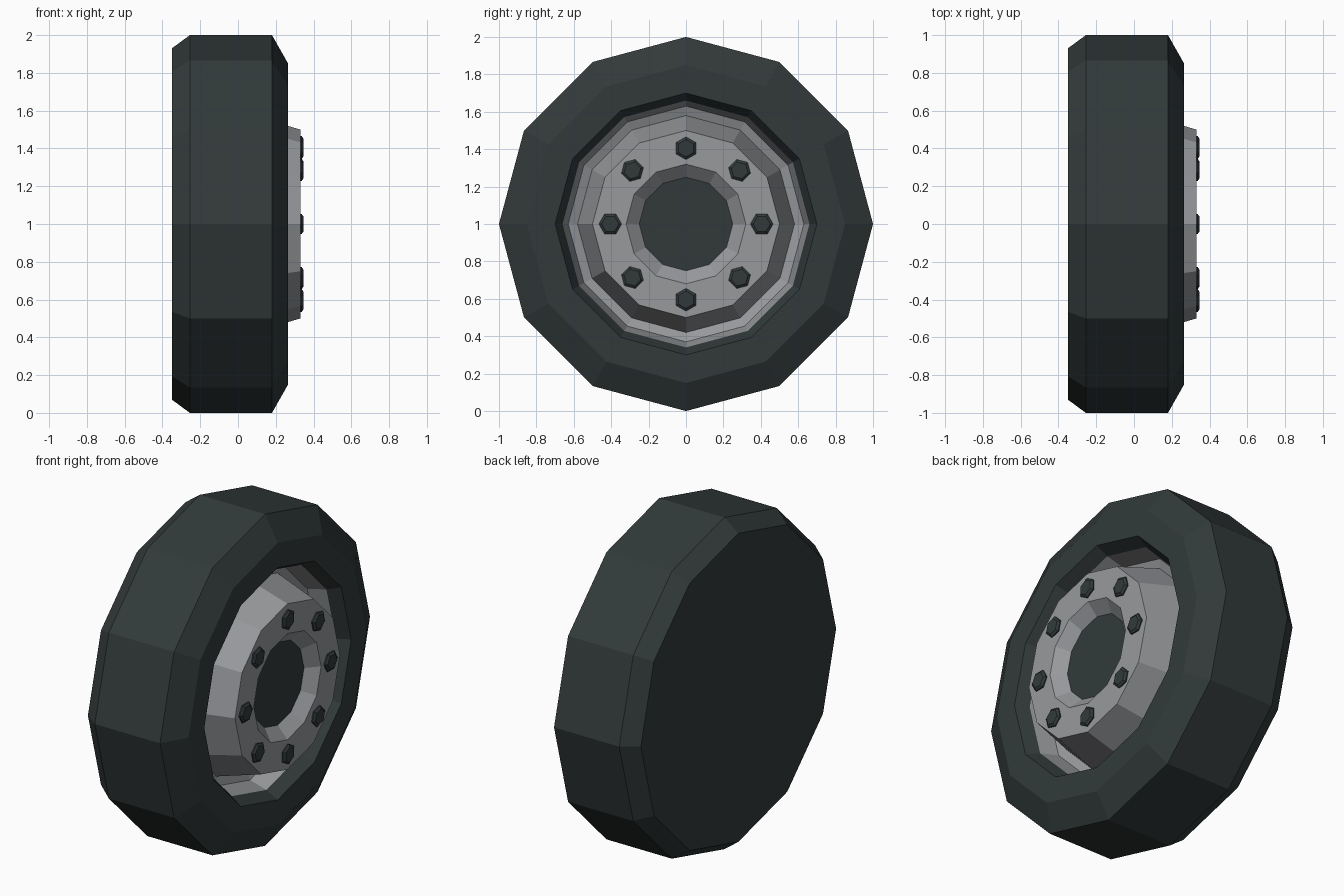
import bpy, bmesh, math

if "Cube" in bpy.data.objects:
    bpy.data.objects.remove(bpy.data.objects["Cube"])

def material(name, rgb):
    m = bpy.data.materials.new(name)
    m.diffuse_color = (*rgb, 1)
    m.use_nodes = True
    m.node_tree.nodes["Principled BSDF"].inputs["Base Color"].default_value = m.diffuse_color
    return m

rubber = material("dark_rubber", (0.032, 0.042, 0.042))
steel = material("grey_steel", (0.31, 0.32, 0.335))

def lathe(name, profile, mat, sides=12, y=0.0, z=1.0, turn=0.0):
    """Revolve (x, radius) points about the x direction; radius 0 at an end caps it."""
    bm = bmesh.new()
    rings = []
    for x, r in profile:
        if r == 0:
            rings.append(None)
            continue
        rings.append([bm.verts.new((x, y + r * math.cos(turn + 2 * math.pi * i / sides),
                                    z + r * math.sin(turn + 2 * math.pi * i / sides)))
                      for i in range(sides)])
    for a, b in zip(rings, rings[1:]):
        if a is None:
            bm.faces.new(b[::-1])
        elif b is None:
            bm.faces.new(a)
        else:
            for i in range(sides):
                j = (i + 1) % sides
                bm.faces.new((a[i], a[j], b[j], b[i]))
    mesh = bpy.data.meshes.new(name)
    bm.to_mesh(mesh)
    bm.free()
    mesh.materials.append(mat)
    obj = bpy.data.objects.new(name, mesh)
    bpy.context.collection.objects.link(obj)
    return obj

# Tyre: closed back, bevelled tread, flat sidewall and inner lip
lathe("tyre", [(-0.35, 0), (-0.35, 0.93), (-0.255, 1.0), (0.18, 1.0),
               (0.265, 0.85), (0.265, 0.70), (0.19, 0.66)], rubber)

# Rim: inner wall, well, raised hub and recessed centre
lathe("rim", [(0.19, 0.66), (0.08, 0.63), (0.06, 0.58), (0.33, 0.50),
              (0.33, 0.32), (0.265, 0.25)], steel)

# Dark disc in the hub recess
lathe("hub_disc", [(0.265, 0.25), (0.265, 0)], rubber)

# Eight chamfered hexagonal wheel nuts
for k in range(8):
    a = k * math.pi / 4
    lathe(f"wheel_nut_{k + 1}", [(0.325, 0), (0.325, 0.061), (0.337, 0.061),
                                 (0.347, 0.046), (0.347, 0)], rubber, 6,
          0.405 * math.cos(a), 1 + 0.405 * math.sin(a), a)
